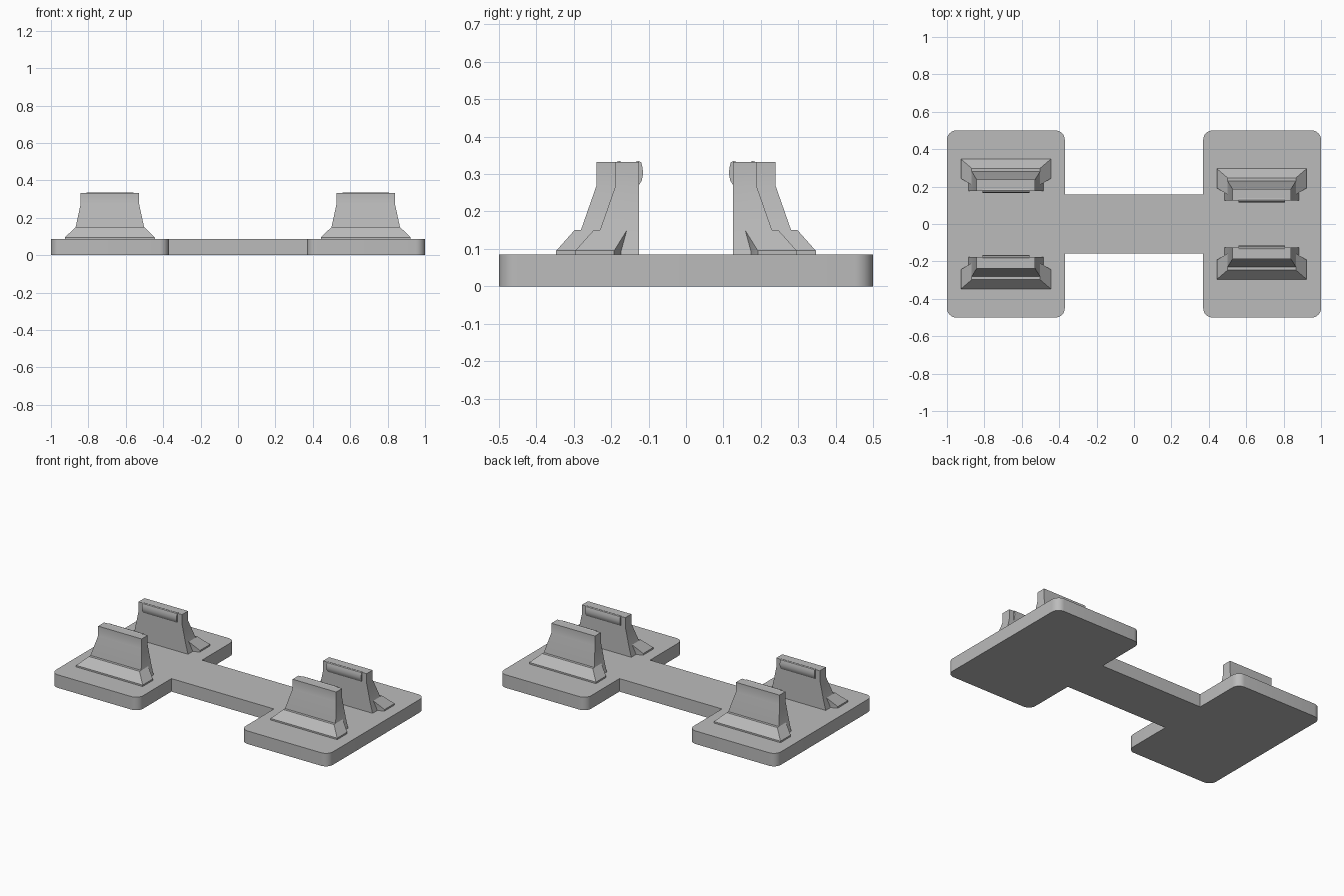
import bpy, bmesh
from math import sin, cos, pi, radians

if "Cube" in bpy.data.objects:
    bpy.data.objects.remove(bpy.data.objects["Cube"], do_unlink=True)

grey = bpy.data.materials.new("plain_grey")
grey.use_nodes = True
COLOUR = (0.5, 0.5, 0.5, 1)
grey.diffuse_color = COLOUR
grey.node_tree.nodes["Principled BSDF"].inputs["Base Color"].default_value = COLOUR

BASE_TOP = 0.085


def loft(name, loops, location=(0, 0, 0), flip=False):
    """Skin equal-length closed loops of points and cap both ends."""
    bm = bmesh.new()
    rings = [[bm.verts.new((x, -y if flip else y, z)) for x, y, z in loop] for loop in loops]
    for low, high in zip(rings, rings[1:]):
        for i in range(len(low)):
            j = (i + 1) % len(low)
            bm.faces.new((low[i], low[j], high[j], high[i]))
    bm.faces.new(rings[0])
    bm.faces.new(rings[-1])
    bmesh.ops.recalc_face_normals(bm, faces=bm.faces)
    mesh = bpy.data.meshes.new(name)
    bm.to_mesh(mesh)
    bm.free()
    mesh.materials.append(grey)
    obj = bpy.data.objects.new(name, mesh)
    obj.location = location
    bpy.context.collection.objects.link(obj)
    bpy.ops.object.select_all(action="DESELECT")
    obj.select_set(True)
    bpy.context.view_layer.objects.active = obj
    bpy.ops.object.shade_smooth_by_angle(angle=radians(30))
    return obj


def arc(cx, cy, r, start, steps=8):
    """Quarter turn, clockwise from the start angle."""
    angles = [start - pi / 2 * i / steps for i in range(steps + 1)]
    return [(cx + r * cos(a), cy + r * sin(a)) for a in angles]


# Base: two rounded plates joined by a bridge
R = 0.05
quarter = [(0.37, 0.158)] + arc(0.37 + R, 0.5 - R, R, pi) + arc(1 - R, 0.5 - R, R, pi / 2)
right_half = quarter + [(x, -y) for x, y in reversed(quarter)]
outline = right_half + [(-x, y) for x, y in reversed(right_half)]
loft("base", [[(x, y, z) for x, y in outline] for z in (0, BASE_TOP)])


def post_ring(half_width, outer, z):
    return [(-half_width, 0, z), (half_width, 0, z), (half_width, outer, z), (-half_width, outer, z)]


def foot_ring(half_width, outer, end, inner_width, inner_end, z):
    side = [(half_width, outer, z), (half_width, end, z), (inner_width, inner_end, z)]
    return side + [(-x, y, z) for x, y, z in reversed(side)]


# Clips: tapered post, flared foot and snap lip; y is measured from the inner face
LIP = [(0.01, 0.27), (0, 0.27), (-0.008, 0.283), (-0.011, 0.3), (-0.01, 0.317),
       (-0.006, 0.332), (0.002, 0.335), (0.01, 0.332)]
for side, x, inner in (("left", 0.683, 0.126), ("right", -0.685, 0.177)):
    for end, flip in (("front", True), ("back", False)):
        place = (x, -inner if flip else inner, 0)
        tag = f"{end}_{side}"
        loft(f"{tag}_clip_post", [
            post_ring(0.2, 0.104, BASE_TOP), post_ring(0.183, 0.104, 0.15),
            post_ring(0.157, 0.062, 0.27), post_ring(0.157, 0.062, 0.332)], place, flip)
        loft(f"{tag}_clip_foot", [
            foot_ring(0.24, 0.17, 0.066, 0.19, 0.044, BASE_TOP),
            foot_ring(0.24, 0.17, 0.066, 0.19, 0.044, 0.095),
            foot_ring(0.183, 0.121, 0.032, 0.18, 0.031, 0.15)], place, flip)
        loft(f"{tag}_clip_lip", [[(w, y, z) for y, z in LIP] for w in (-0.125, 0.125)], place, flip)
